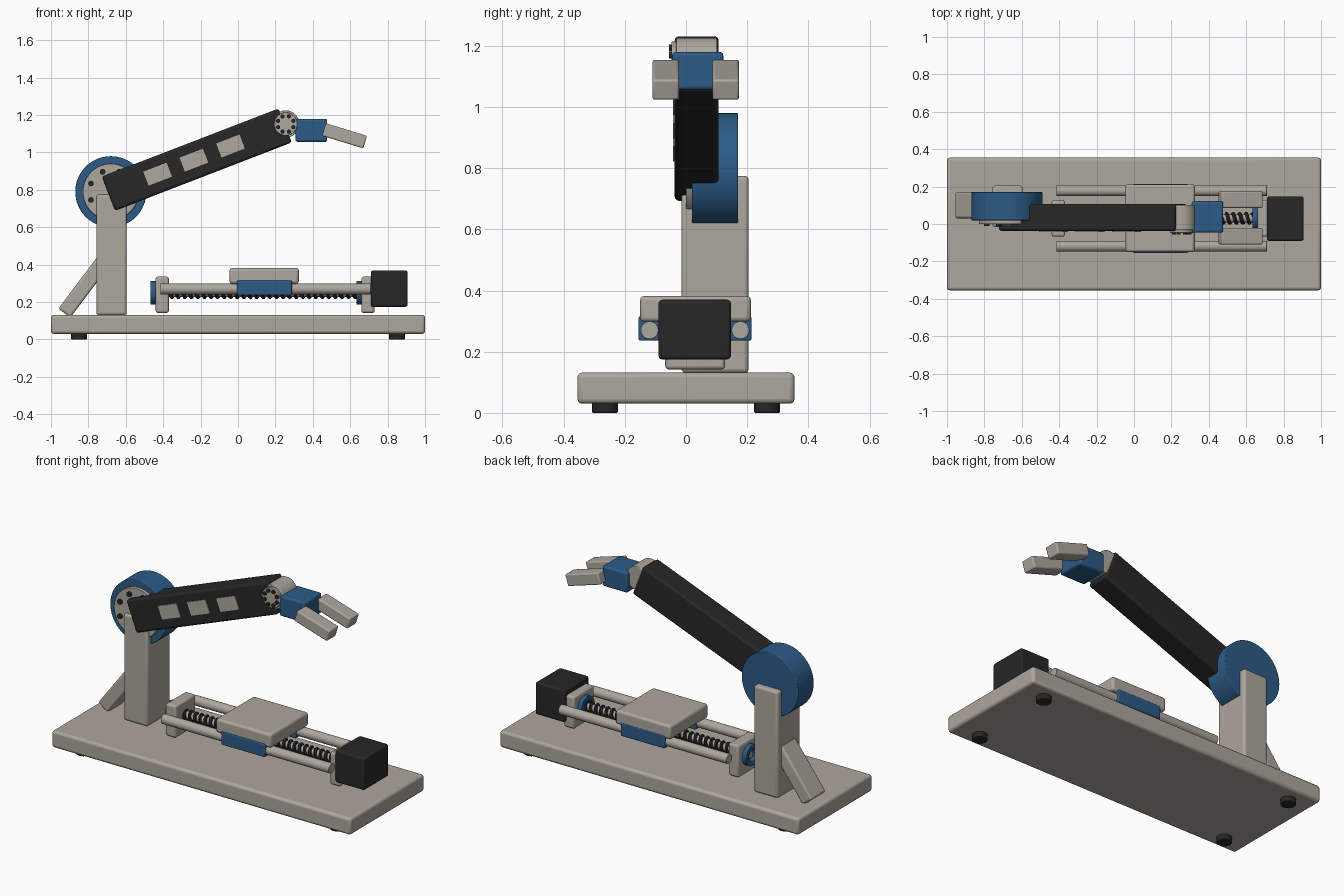
import bpy
from math import radians, cos, sin, tau, pi

cube = bpy.data.objects.get("Cube")
if cube:
    bpy.data.objects.remove(cube, do_unlink=True)


def material(name, rgb):
    m = bpy.data.materials.new(name)
    m.use_nodes = True
    m.diffuse_color = (*rgb, 1)
    m.node_tree.nodes["Principled BSDF"].inputs["Base Color"].default_value = (*rgb, 1)
    return m


GREY = material("warm grey", (0.42, 0.385, 0.34))
BLUE = material("steel blue", (0.025, 0.105, 0.24))
BLACK = material("matte black", (0.02, 0.02, 0.02))


def finish(name, mat, bevel=0):
    ob = bpy.context.object
    ob.name = name
    ob.data.materials.append(mat)
    if bevel:
        bpy.ops.object.transform_apply(location=False, rotation=False, scale=True)
        mod = ob.modifiers.new("Bevel", "BEVEL")
        mod.width, mod.segments = bevel, 3
        mod.limit_method = "ANGLE"
    bpy.ops.object.shade_smooth_by_angle(angle=radians(35))
    return ob


def box(name, mat, centre, size, tilt=0, bevel=0.012):
    """Rounded box; tilt raises its +x end, in degrees."""
    bpy.ops.mesh.primitive_cube_add(size=1, location=centre, rotation=(0, -radians(tilt), 0))
    bpy.context.object.scale = size
    return finish(name, mat, bevel)


def span(name, mat, x, y, z, bevel=0.012):
    """Rounded box given by its limits on each axis."""
    lims = (x, y, z)
    return box(name, mat, [(a + b) / 2 for a, b in lims], [b - a for a, b in lims], 0, bevel)


def rod(name, mat, axis, centre, radius, length, bevel=0, sides=48):
    turn = {"x": (0, pi / 2, 0), "y": (pi / 2, 0, 0), "z": (0, 0, 0)}[axis]
    bpy.ops.mesh.primitive_cylinder_add(vertices=sides, radius=radius, depth=length,
                                        location=centre, rotation=turn)
    return finish(name, mat, bevel)


def bolt_circle(name, x, y, z, circle, radius, depth):
    for i in range(8):
        a = (i + 0.5) * tau / 8
        rod(f"{name}_{i + 1}", BLACK, "y",
            (x + circle * cos(a), y, z + circle * sin(a)), radius, depth, sides=16)


# Base plate and feet
span("base_plate", GREY, (-1, 1), (-0.355, 0.355), (0.03, 0.132), 0.016)
for x in (-0.85, 0.85):
    for y in (-0.265, 0.265):
        rod("foot", BLACK, "z", (x, y, 0.02), 0.042, 0.04, 0.004, 32)

# Upright post with diagonal brace
span("post", GREY, (-0.757, -0.595), (-0.015, 0.205), (0.13, 0.775), 0.014)
box("post_brace", GREY, (-0.808, 0.1, 0.301), (0.4, 0.14, 0.08), 53)

# Shoulder joint
SX, SZ = -0.68, 0.79
rod("shoulder_drum", BLUE, "y", (SX, 0.095, SZ), 0.19, 0.15, 0.004, 64)
rod("shoulder_cap", GREY, "y", (SX, 0.012, SZ), 0.15, 0.024, 0.003, 64)
bolt_circle("shoulder_bolt", SX, -0.004, SZ, 0.115, 0.015, 0.016)

# Arm with inlaid front panels
TILT = 21.1
AX, AZ = -0.22, 0.962
box("arm", BLACK, (AX, 0.035, AZ), (1.012, 0.144, 0.195), TILT, 0.014)
for i, d in enumerate((-0.225, -0.017, 0.193)):
    box(f"arm_panel_{i + 1}", GREY,
        (AX + d * cos(radians(TILT)), -0.038, AZ + 0.003 + d * sin(radians(TILT))),
        (0.134, 0.009, 0.08), TILT, 0)

# Wrist joint
WX, WZ = 0.255, 1.152
rod("wrist_barrel", GREY, "y", (WX, 0.035, WZ), 0.073, 0.134, 0.004)
rod("wrist_cap", GREY, "y", (WX, -0.035, WZ), 0.062, 0.024, 0.003)
bolt_circle("wrist_bolt", WX, -0.049, WZ, 0.044, 0.011, 0.014)

# Gripper
span("gripper_palm", BLUE, (0.308, 0.477), (-0.046, 0.122), (1.056, 1.18))
for name, y in (("front_finger", -0.066), ("back_finger", 0.13)):
    box(name, GREY, (0.57, y, 1.089), (0.23, 0.087, 0.07), -17, 0.008)

# Linear slide: brackets, rails and motor
MY, MZ = 0.03, 0.25
for name, x in (("left_bracket", -0.405), ("right_bracket", 0.695)):
    span(name, GREY, (x - 0.035, x + 0.035), (-0.068, 0.128), (0.142, 0.336))
RAILS = (-0.119, 0.178)
for y in RAILS:
    rod("slide_rail", GREY, "x", (0.148, y, 0.27), 0.029, 1.125, 0.003)
span("motor", BLACK, (0.71, 0.907), (-0.09, 0.147), (0.175, 0.37), 0.012)

# Screw bearings, made as rings around the shaft
for name, x in (("left_bearing", -0.453), ("right_bearing", 0.648)):
    ring = rod(name, BLUE, "x", (x, MY, MZ), 0.062, 0.028)
    hole = rod(name + "_cutter", BLUE, "x", (x, MY, MZ), 0.036, 0.1)
    hole.hide_render = True
    hole.hide_set(True)
    cut = ring.modifiers.new("Hole", "BOOLEAN")
    cut.operation, cut.object = "DIFFERENCE", hole
    bpy.context.view_layer.objects.active = ring
    bpy.ops.object.modifier_apply(modifier="Hole")
    bpy.data.objects.remove(hole, do_unlink=True)

# Lead screw: core with a helical thread
rod("screw_core", GREY, "x", (0.11, MY, MZ), 0.022, 1.13)
START, END, PITCH, STEPS = -0.38, 0.67, 0.035, 16
count = int((END - START) / PITCH * STEPS)
curve = bpy.data.curves.new("screw_thread", "CURVE")
curve.dimensions = "3D"
curve.bevel_depth, curve.bevel_resolution = 0.01, 1
line = curve.splines.new("POLY")
line.points.add(count)
for i, p in enumerate(line.points):
    a = i * tau / STEPS
    p.co = (START + i * PITCH / STEPS, MY + 0.025 * cos(a), MZ + 0.025 * sin(a), 1)
thread = bpy.data.objects.new("screw_thread", curve)
bpy.context.collection.objects.link(thread)
bpy.ops.object.select_all(action="DESELECT")
thread.select_set(True)
bpy.context.view_layer.objects.active = thread
bpy.ops.object.convert(target="MESH")
finish("screw_thread", BLACK)

# Carriage: table on a runner block for each rail
span("carriage_table", GREY, (-0.045, 0.325), (-0.15, 0.212), (0.298, 0.382), 0.014)
for y in RAILS:
    span("carriage_runner", BLUE, (-0.006, 0.288), (y - 0.036, y + 0.036), (0.236, 0.316), 0.006)
